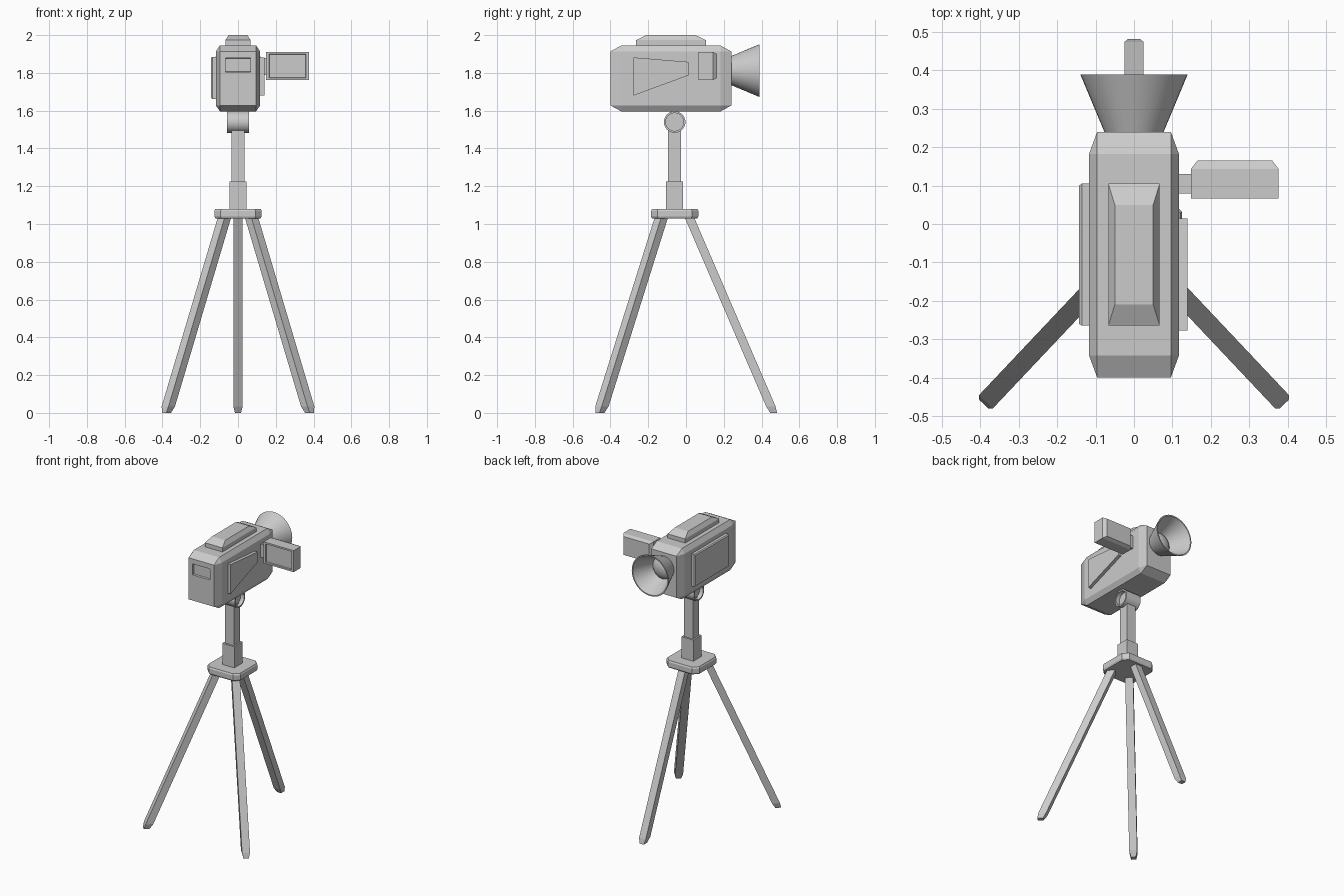
import bpy, bmesh, math
from mathutils import Vector, Matrix

if "Cube" in bpy.data.objects:
    bpy.data.objects.remove(bpy.data.objects["Cube"])

CY = -0.06  # tripod centre line


def finish(name, bm, smooth=False):
    bmesh.ops.recalc_face_normals(bm, faces=bm.faces)
    me = bpy.data.meshes.new(name)
    bm.to_mesh(me)
    bm.free()
    ob = bpy.data.objects.new(name, me)
    bpy.context.collection.objects.link(ob)
    if smooth:
        bpy.ops.object.select_all(action='DESELECT')
        ob.select_set(True)
        bpy.context.view_layer.objects.active = ob
        bpy.ops.object.shade_smooth_by_angle(angle=math.radians(35))
    return ob


def loft(rings):
    """Closed solid through matching rings of points."""
    bm = bmesh.new()
    rows = [[bm.verts.new(p) for p in r] for r in rings]
    n = len(rows[0])
    for a, b in zip(rows, rows[1:]):
        for i in range(n):
            bm.faces.new((a[i], a[(i + 1) % n], b[(i + 1) % n], b[i]))
    bm.faces.new(rows[0])
    bm.faces.new(rows[-1])
    bmesh.ops.recalc_face_normals(bm, faces=bm.faces)
    return bm


def rect(axis, at, a0, a1, b0, b1):
    """Rectangle ring perpendicular to an axis (0=x, 1=y, 2=z)."""
    ring = []
    for a, b in ((a0, b0), (a1, b0), (a1, b1), (a0, b1)):
        p = [a, b]
        p.insert(axis, at)
        ring.append(p)
    return ring


def box(lo, hi, bevel=0.0):
    """Box bevelled as a unit cube, then stretched to size."""
    bm = bmesh.new()
    bmesh.ops.create_cube(bm, size=1)
    if bevel:
        bmesh.ops.bevel(bm, geom=bm.edges[:], offset=bevel, segments=1,
                        affect='EDGES')
    lo, hi = Vector(lo), Vector(hi)
    for v in bm.verts:
        v.co = lo + Vector([(c + 0.5) * d for c, d in zip(v.co, hi - lo)])
    return bm


def recess(bm, x0, x1, z0, z1, depth):
    """Sink a rectangular window into the face pointing to -y."""
    bm.normal_update()
    f = min((f for f in bm.faces if f.normal.y < -0.99),
            key=lambda f: f.calc_center_median().y)
    c = f.calc_center_median()
    bmesh.ops.inset_individual(bm, faces=[f], thickness=0.008)
    for v in f.verts:
        v.co.x = x0 if v.co.x < c.x else x1
        v.co.z = z0 if v.co.z < c.z else z1
    bmesh.ops.inset_individual(bm, faces=[f], thickness=0.003, depth=-depth)


def lathe(profile, axis, centre, steps=40):
    """Spin (radius, distance) points round the x or y axis."""
    bm = bmesh.new()
    d = Vector((1, 0, 0)) if axis == 'X' else Vector((0, 1, 0))
    up = Vector((0, 0, 1))
    c = Vector(centre)
    vs = [bm.verts.new(c + d * t + up * r) for r, t in profile]
    es = [bm.edges.new(p) for p in zip(vs, vs[1:])]
    bmesh.ops.spin(bm, geom=vs + es, cent=c, axis=d, angle=math.tau,
                   steps=steps, use_merge=False)
    bmesh.ops.remove_doubles(bm, verts=bm.verts, dist=1e-5)
    return bm


# Camera body with eyepiece window at the front
bm = box((-0.117, -0.40, 1.596), (0.117, 0.24, 1.945), 0.09)
recess(bm, -0.067, 0.067, 1.804, 1.879, 0.012)
finish("camera_body", bm)

# Raised block on top
finish("top_block", loft([
    rect(2, 1.93, -0.067, 0.067, -0.265, 0.105),
    rect(2, 1.973, -0.067, 0.067, -0.265, 0.105),
    rect(2, 2.0, -0.05, 0.05, -0.21, 0.05)]))

# Left side panel
finish("left_panel", loft([
    rect(0, -0.10, -0.265, 0.105, 1.662, 1.885),
    rect(0, -0.136, -0.265, 0.105, 1.662, 1.885),
    rect(0, -0.143, -0.26, 0.10, 1.668, 1.879)]))

# Right side tapered panel
wedge = [(-0.278, 1.68), (0.014, 1.787), (0.014, 1.858), (-0.278, 1.882)]
finish("right_panel", loft([[(x, y, z) for y, z in wedge]
                            for x in (0.10, 0.139)]))

# Fold-out screen and its arm
bm = loft([
    rect(1, 0.067, 0.148, 0.377, 1.762, 1.91),
    rect(1, 0.143, 0.148, 0.377, 1.762, 1.91),
    rect(1, 0.165, 0.165, 0.36, 1.773, 1.899)])
recess(bm, 0.164, 0.36, 1.773, 1.899, 0.008)
finish("screen", bm)
finish("screen_arm", box((0.10, 0.08, 1.79), (0.155, 0.13, 1.88)))

# Flared lens hood with domed glass inside
finish("lens_hood", lathe([
    (0, 0.23), (0.073, 0.23), (0.14, 0.39), (0.132, 0.39), (0.074, 0.255),
    (0.06, 0.268), (0.035, 0.28), (0, 0.285)],
    'Y', (0, 0, 1.812)), smooth=True)

# Pan head barrel with hollow ends
finish("pan_head", lathe([
    (0, -0.03), (0.047, -0.03), (0.047, -0.057), (0.057, -0.057),
    (0.057, 0.057), (0.047, 0.057), (0.047, 0.03), (0, 0.03)],
    'X', (0, CY, 1.54)), smooth=True)

# Telescopic column
for name, w, z0, z1 in (("lower_column", 0.045, 1.07, 1.226),
                        ("upper_column", 0.034, 1.2, 1.50)):
    finish(name, box((-w, CY - w, z0), (w, CY + w, z1)))

# Tripod plate with clipped corners
h, k = 0.125, 0.092
octagon = [(h, -k), (h, k), (k, h), (-k, h), (-h, k), (-h, -k), (-k, -h), (k, -h)]
finish("tripod_plate", loft([[(x * s, CY + y * s, z) for x, y in octagon]
                             for z, s in ((1.03, 0.96), (1.04, 1), (1.07, 1), (1.08, 0.96))]))

# Three splayed legs with narrowed feet
legs = (("rear_leg", (0, 0.02), (0, 0.464)),
        ("left_leg", (-0.073, -0.132), (-0.379, -0.456)),
        ("right_leg", (0.073, -0.132), (0.379, -0.456)))
for name, top, foot in legs:
    top, foot = Vector(top), Vector(foot)
    out = (foot - top).normalized()
    side = Vector((-out.y, out.x))
    rings = []
    for z, r, t in ((0, 0.018, 0.016), (0.035, 0.025, 0.025), (1.045, 0.025, 0.025)):
        c = foot.lerp(top, z / 1.03)
        rings.append([(*(c + out * a * r + side * b * t), z)
                      for a, b in ((-1, -1), (1, -1), (1, 1), (-1, 1))])
    finish(name, loft(rings))
